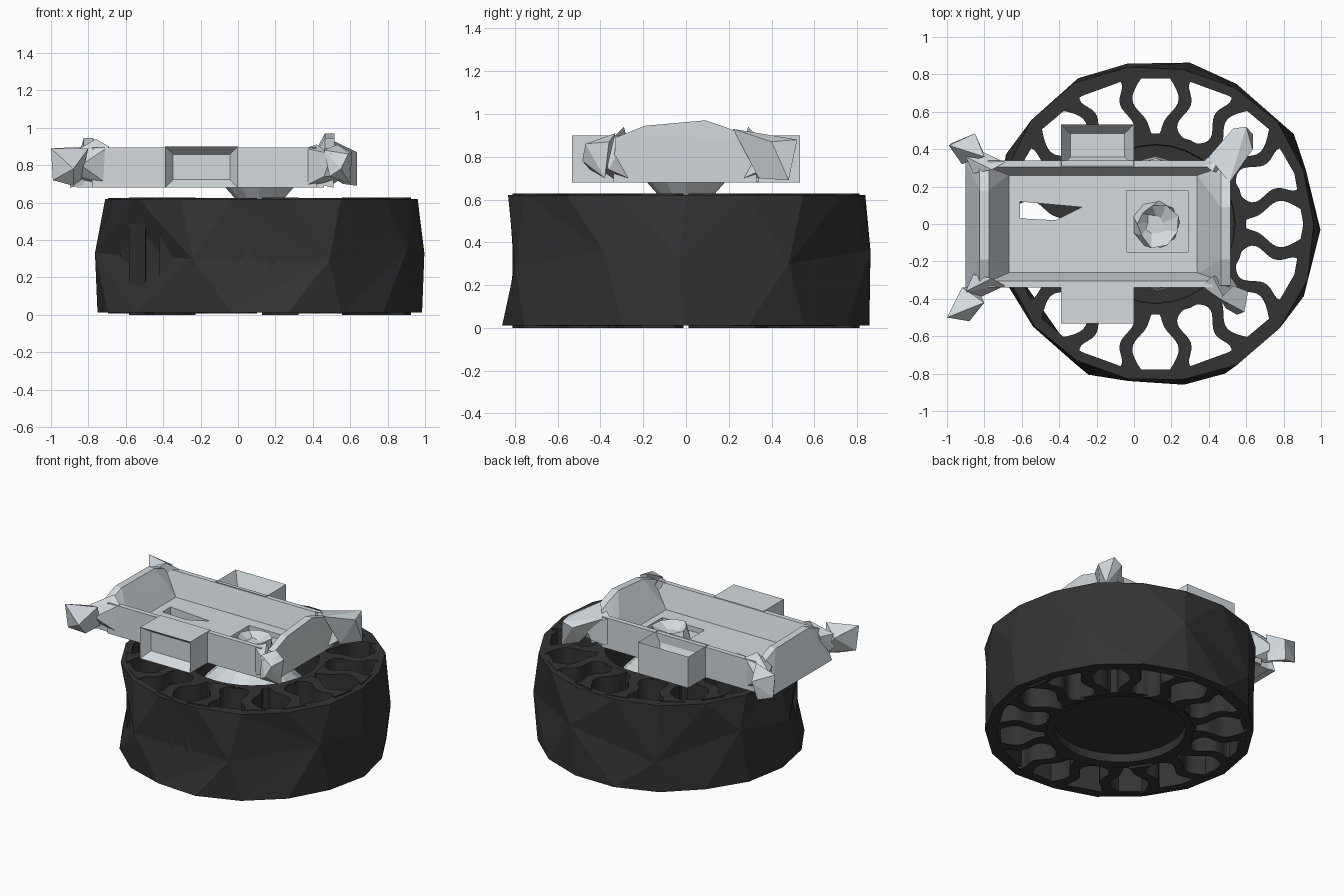
import bpy, bmesh, math, random
from math import sin, cos, pi, radians

if "Cube" in bpy.data.objects:
    bpy.data.objects.remove(bpy.data.objects["Cube"])

random.seed(4)
CX = 0.115          # wheel axis


def material(name, rgb):
    m = bpy.data.materials.new(name)
    m.diffuse_color = (*rgb, 1)
    m.use_nodes = True
    m.node_tree.nodes["Principled BSDF"].inputs["Base Color"].default_value = m.diffuse_color
    return m


RUBBER = material("dark rubber", (0.033, 0.033, 0.034))
METAL = material("pale grey metal", (0.66, 0.70, 0.73))


def finish(name, bm, mat):
    bmesh.ops.recalc_face_normals(bm, faces=bm.faces)
    me = bpy.data.meshes.new(name)
    bm.to_mesh(me)
    bm.free()
    me.materials.append(mat)
    ob = bpy.data.objects.new(name, me)
    bpy.context.collection.objects.link(ob)
    return ob


def hull(name, pts, mat=METAL):
    bm = bmesh.new()
    for p in pts:
        bm.verts.new(p)
    r = bmesh.ops.convex_hull(bm, input=bm.verts)
    junk = [g for g in r["geom_interior"] if isinstance(g, bmesh.types.BMVert)]
    bmesh.ops.delete(bm, geom=junk, context='VERTS')
    return finish(name, bm, mat)


def prism(name, outline, z0, z1, mat=METAL):
    bm = bmesh.new()
    lo = [bm.verts.new((x, y, z0)) for x, y in outline]
    hi = [bm.verts.new((x, y, z1)) for x, y in outline]
    bm.faces.new(lo)
    bm.faces.new(hi)
    bridge(bm, lo, hi)
    return finish(name, bm, mat)


def box(x0, x1, y0, y1):
    return [(x0, y0), (x1, y0), (x1, y1), (x0, y1)]


def ring(bm, n, r, z, phase=0, jitter=0):
    out = []
    for i in range(n):
        a = 2 * pi * (i + phase) / n
        q = r + random.uniform(-jitter, jitter)
        out.append(bm.verts.new((CX + q * cos(a), q * sin(a), z)))
    return out


def bridge(bm, a, b):
    n = len(a)
    for i in range(n):
        j = (i + 1) % n
        bm.faces.new((a[i], a[j], b[j], b[i]))


# Tread: crumpled outside of large triangles, round inside
bm = bmesh.new()
N = 18
top = ring(bm, N, 0.855, 0.62, 0, 0.018)
bot = ring(bm, N, 0.862, 0.012, 0, 0.012)
for i in (8, 9, 10):
    top[i].co.x += 0.02
mid = []
for deg, z in zip((-2, 33, 78, 118, 155, 184, 246, 295, 334),
                  (0.33, 0.30, 0.36, 0.22, 0.40, 0.33, 0.30, 0.29, 0.36)):
    a = radians(deg)
    mid.append(bm.verts.new((CX + 0.882 * cos(a), 0.882 * sin(a), z)))
for rim in (top, bot):
    for i, m in enumerate(mid):
        a, b, c = rim[2 * i - 1], rim[2 * i], rim[2 * i + 1]
        bm.faces.new((m, a, b))
        bm.faces.new((m, b, c))
        bm.faces.new((m, c, mid[(i + 1) % 9]))
it = ring(bm, N, 0.79, 0.62)
ib = ring(bm, N, 0.79, 0.012)
bridge(bm, top, it)
bridge(bm, it, ib)
bridge(bm, ib, bot)
finish("tread", bm, RUBBER)

# Hub sleeve with a low floor
bm = bmesh.new()
loops = [ring(bm, 32, r, z) for r, z in
         [(0.42, 0.08), (0.42, 0.02), (0.485, 0.012), (0.485, 0.62), (0.425, 0.62), (0.42, 0.12)]]
for a, b in zip(loops, loops[1:]):
    bridge(bm, a, b)
bm.faces.new(loops[0])
bm.faces.new(loops[-1])
finish("hub", bm, RUBBER)

# Wavy spokes, mirrored alternately
for k in range(16):
    a = 2 * pi * (k + 0.5) / 16
    s = 1 if k % 2 else -1
    left, right = [], []
    for i in range(17):
        t = i / 16
        r = 0.465 + 0.34 * t
        off = s * 0.027 * sin(2 * pi * t * 1.25)
        w = 0.035 + 0.045 * abs(2 * t - 1) ** 5
        for side, lst in ((1, left), (-1, right)):
            d = off + side * w
            lst.append((CX + r * cos(a) - d * sin(a), r * sin(a) + d * cos(a)))
    prism("spoke", left + right[::-1], 0.0 if k % 3 == 0 else 0.008,
          0.628 if k % 3 == 0 else 0.624, RUBBER)

# Motor cone in the hub and the neck that joins the bracket
bm = bmesh.new()
prof = [(0.36, 0.13), (0.35, 0.42), (0.24, 0.53), (0.12, 0.61), (0.20, 0.70)]
loops = [ring(bm, 12, r, z) for r, z in prof]
for a, b in zip(loops, loops[1:]):
    bridge(bm, a, b)
bm.faces.new(loops[0])
bm.faces.new(loops[-1])
finish("motor_neck", bm, METAL)

# Bracket floor: panels around a wedge gap and a square pocket
floor = [box(-0.86, -0.61, -0.32, 0.32),
         [(-0.61, 0.12), (-0.28, 0.09), (-0.28, 0.32), (-0.61, 0.32)],
         [(-0.61, -0.32), (-0.28, -0.32), (-0.28, 0.09), (-0.42, 0.02), (-0.61, 0.03)],
         box(-0.28, -0.04, -0.32, 0.32),
         box(-0.04, 0.29, 0.18, 0.32),
         box(-0.04, 0.29, -0.32, -0.15),
         box(0.29, 0.46, -0.32, 0.32)]
for f in floor:
    prism("bracket_floor", f, 0.68, 0.735)
prism("pocket_floor", box(-0.06, 0.31, -0.17, 0.20), 0.682, 0.695)

# Crumpled shaft end in the pocket
bm = bmesh.new()
a = ring(bm, 9, 0.13, 0.69)
b = ring(bm, 9, 0.11, 0.77, 0.5, 0.025)
c = ring(bm, 9, 0.05, 0.73, 0.2, 0.015)
bridge(bm, a, b)
bridge(bm, b, c)
bm.faces.new(c)
finish("shaft_end", bm, METAL)

# Long side walls, sloping inward at the foot
for s in (1, -1):
    hull("side_wall", [(x, s * y, z) for x in (-0.78, 0.42) for y, z in
                       ((0.34, 0.68), (0.34, 0.895), (0.305, 0.895), (0.25, 0.70))])

# Humped end walls
for xo, xt, xi, peak in ((-0.90, -0.80, -0.66, 0.94), (0.51, 0.49, 0.33, 0.97)):
    pts = [(xi, y, 0.72) for y in (-0.27, 0.27)]
    pts += [(xo, y, 0.68) for y in (-0.34, 0.33)]
    pts += [(xt + d, y, z) for d in (-0.025, 0.025)
            for y, z in ((-0.33, 0.89), (-0.19, 0.945), (0.09, peak), (0.18, 0.94), (0.33, 0.88))]
    hull("end_wall", pts)

# Side pads with a pyramid-shaped recess on top, and on the front one outward
for s in (1, -1):
    bm = bmesh.new()
    bmesh.ops.create_cube(bm, size=1)
    for v in bm.verts:
        v.co = (-0.195 + 0.39 * v.co.x, s * 0.42 + 0.225 * v.co.y, 0.79 + 0.22 * v.co.z)
    bm.normal_update()
    if s > 0:
        f = [g for g in bm.faces if g.normal.z > 0.9]
        bmesh.ops.inset_individual(bm, faces=f, thickness=0.07, depth=-0.10)
    else:
        f = [g for g in bm.faces if g.normal.y < -0.9]
        bmesh.ops.inset_individual(bm, faces=f, thickness=0.06, depth=-0.06)
    finish("side_pad", bm, METAL)

# Corner ears: pointed stubs at the four corners
hull("left_ear_back", [(-0.99, 0.42, 0.89), (-0.98, 0.43, 0.73), (-0.85, 0.485, 0.83),
                       (-0.88, 0.46, 0.70), (-0.80, 0.36, 0.90), (-0.92, 0.32, 0.80),
                       (-0.80, 0.37, 0.70)])
hull("left_ear_front", [(-1.0, -0.50, 0.89), (-0.99, -0.48, 0.72), (-0.92, -0.34, 0.84),
                        (-0.88, -0.52, 0.78), (-0.80, -0.42, 0.89), (-0.88, -0.44, 0.69),
                        (-0.84, -0.34, 0.72)])
for s in (1, -1):
    hull("left_arm", [(-0.90, s * 0.36, 0.76), (-0.90, s * 0.36, 0.86), (-0.84, s * 0.40, 0.80),
                      (-0.84, s * 0.28, 0.70), (-0.70, s * 0.33, 0.70), (-0.69, s * 0.33, 0.90),
                      (-0.76, s * 0.29, 0.94), (-0.86, s * 0.27, 0.86)])
    hull("right_arm", [(0.36, s * 0.33, 0.69), (0.36, s * 0.33, 0.89), (0.42, s * 0.28, 0.91),
                       (0.51, s * 0.27, 0.70), (0.50, s * 0.43, 0.86), (0.57, s * 0.36, 0.74),
                       (0.46, s * 0.40, 0.74)])
hull("right_ear_back", [(0.40, 0.36, 0.89), (0.53, 0.44, 0.72), (0.51, 0.22, 0.93),
                        (0.60, 0.52, 0.88), (0.53, 0.51, 0.85), (0.635, 0.48, 0.69),
                        (0.635, 0.40, 0.87), (0.56, 0.34, 0.70)])
hull("right_ear_front", [(0.46, -0.40, 0.88), (0.53, -0.33, 0.91), (0.61, -0.36, 0.87),
                         (0.60, -0.38, 0.70), (0.55, -0.485, 0.78), (0.49, -0.45, 0.74),
                         (0.59, -0.47, 0.86)])
